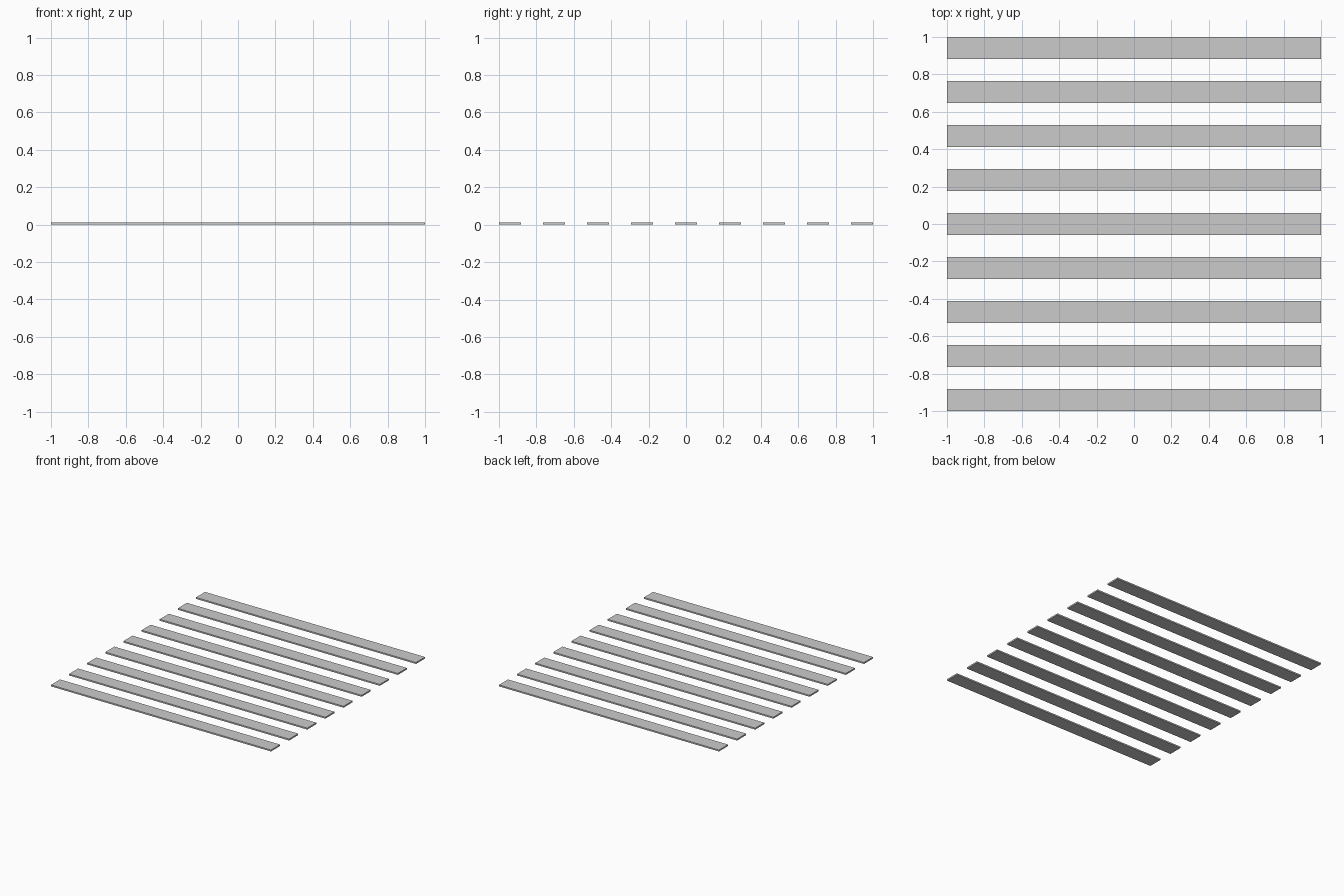
import bpy

if "Cube" in bpy.data.objects:
    bpy.data.objects.remove(bpy.data.objects["Cube"])

COUNT = 9
LENGTH = 2.0
WIDTH = 2.0 / 17          # slats and gaps are equally wide
THICKNESS = 0.012
PITCH = 2 * WIDTH


def add_slat(name, y):
    bpy.ops.mesh.primitive_cube_add(size=1, location=(0, y, THICKNESS / 2))
    slat = bpy.context.object
    slat.name = name
    slat.scale = (LENGTH, WIDTH, THICKNESS)
    bpy.ops.object.transform_apply(location=False, rotation=False, scale=True)
    return slat


# Row of parallel flat slats, front to back
for i in range(COUNT):
    add_slat(f"slat_{i + 1}", (i - (COUNT - 1) / 2) * PITCH)
